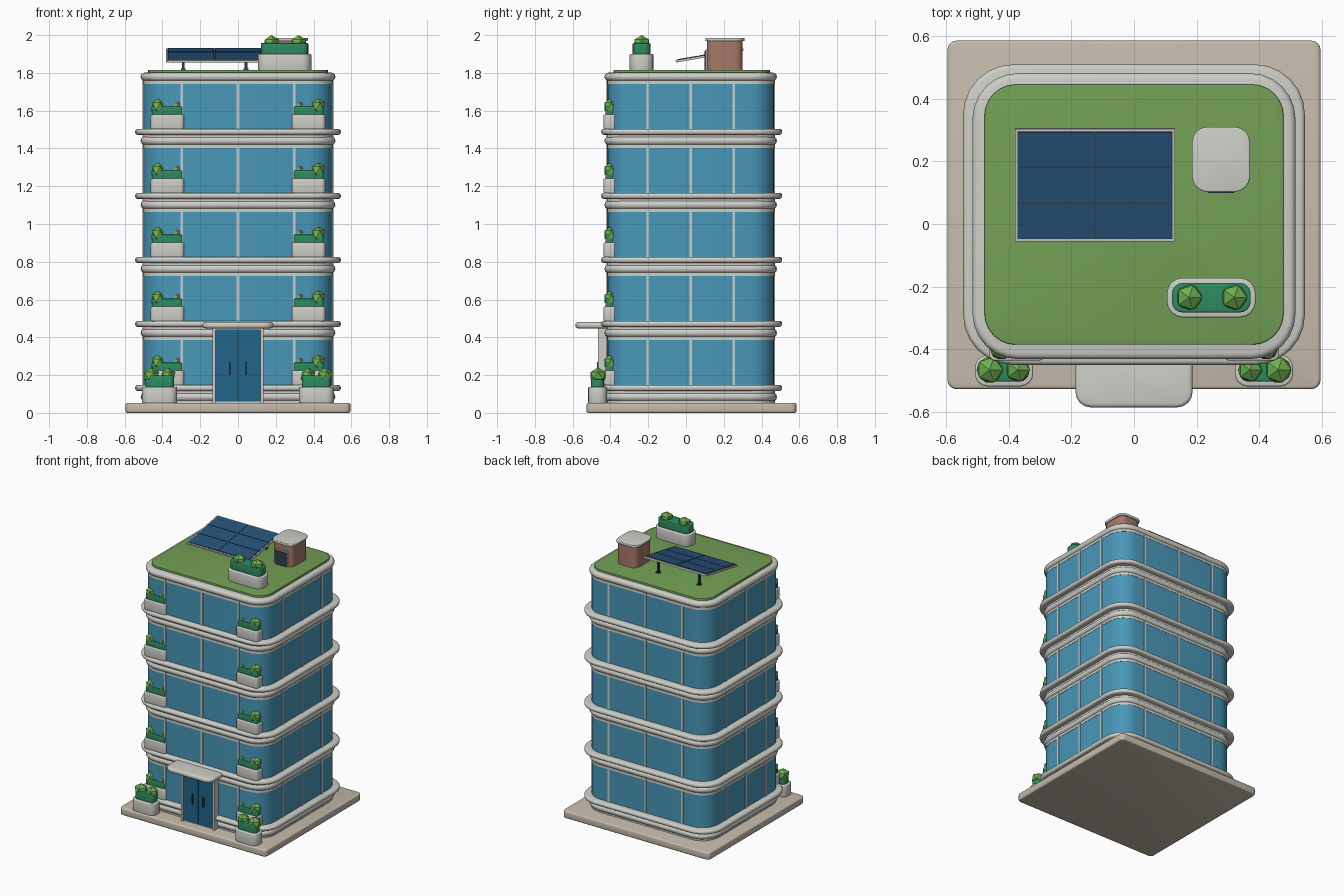
import bpy, bmesh
from math import sin, cos, pi, atan2

if "Cube" in bpy.data.objects:
    bpy.data.objects.remove(bpy.data.objects["Cube"])

def material(name, rgb):
    m = bpy.data.materials.new(name)
    m.diffuse_color = (*rgb, 1)
    m.use_nodes = True
    m.node_tree.nodes["Principled BSDF"].inputs["Base Color"].default_value = m.diffuse_color
    return m

GLASS = material("glass_blue", (0.065, 0.31, 0.48))
CONC = material("concrete", (0.62, 0.62, 0.58))
PAVE = material("paving", (0.56, 0.50, 0.41))
GRASS = material("grass", (0.17, 0.35, 0.09))
HEDGE = material("hedge_green", (0.026, 0.26, 0.115))
LEAF = material("leaf_green", (0.15, 0.43, 0.08))
BRICK = material("brick", (0.38, 0.19, 0.14))
CELL = material("solar_cell", (0.02, 0.085, 0.19))
DOOR = material("door_blue", (0.014, 0.13, 0.25))
DARK = material("dark_metal", (0.03, 0.05, 0.07))

def finish(name, bm, mat):
    bmesh.ops.recalc_face_normals(bm, faces=bm.faces)
    me = bpy.data.meshes.new(name)
    bm.to_mesh(me)
    bm.free()
    me.materials.append(mat)
    ob = bpy.data.objects.new(name, me)
    bpy.context.collection.objects.link(ob)
    bpy.ops.object.select_all(action='DESELECT')
    ob.select_set(True)
    bpy.context.view_layer.objects.active = ob
    bpy.ops.object.shade_smooth_by_angle(angle=0.6)
    return ob

def slab(name, mat, x, y, z, r, edge=0.0, seg=4):
    """Rounded rectangle prism between x, y, z ranges; edge rounds top and bottom rims."""
    hx, hy = (x[1] - x[0]) / 2, (y[1] - y[0]) / 2
    cx, cy = (x[1] + x[0]) / 2, (y[1] + y[0]) / 2
    steps = [(edge * (1 - sin(a)), edge * (1 - cos(a))) for a in (0, pi/6, pi/3, pi/2)]
    if edge:
        prof = [(i, z[0] + d) for i, d in steps] + [(i, z[1] - d) for i, d in reversed(steps)]
    else:
        prof = [(0, z[0]), (0, z[1])]
    bm = bmesh.new()
    rings = []
    for inset, h in prof:
        ring = []
        for q, (sx, sy) in enumerate(((1, 1), (-1, 1), (-1, -1), (1, -1))):
            for k in range(seg + 1):
                a = (q + k / seg) * pi / 2
                ring.append(bm.verts.new((cx + sx * (hx - r) + (r - inset) * cos(a),
                                          cy + sy * (hy - r) + (r - inset) * sin(a), h)))
        rings.append(ring)
    n = len(rings[0])
    for a, b in zip(rings, rings[1:]):
        for i in range(n):
            bm.faces.new((a[i], a[(i + 1) % n], b[(i + 1) % n], b[i]))
    bm.faces.new(rings[0])
    bm.faces.new(rings[-1])
    return finish(name, bm, mat)

def box(name, mat, x, y, z):
    bm = bmesh.new()
    bmesh.ops.create_cube(bm, size=1)
    for v in bm.verts:
        v.co = [r[0] + (c + 0.5) * (r[1] - r[0]) for c, r in zip(v.co, (x, y, z))]
    return finish(name, bm, mat)

def bush(name, x, y, z, r, h):
    bm = bmesh.new()
    bmesh.ops.create_icosphere(bm, subdivisions=1, radius=1)
    for v in bm.verts:
        v.co = (x + v.co.x * r, y + v.co.y * r, z + v.co.z * h)
    ob = finish(name, bm, LEAF)
    ob.data.shade_smooth()

def around(c, h):
    return (c - h, c + h)

# Paved base
slab("paved_base", PAVE, (-0.595, 0.595), (-0.527, 0.585), (0, 0.053), 0.03, 0.01)

# Glass tower and its floor bands
CY, P = 0.025, 0.339
slab("glass_tower", GLASS, (-0.5, 0.5), around(CY, 0.442), (0.05, 1.77), 0.13, seg=6)
for k in range(6):
    o = k * P
    slab(f"floor_band_{k}", CONC, (-0.515, 0.515), around(CY, 0.456),
         (0.063 + o, 0.106 + o), 0.145, 0.019, 6)
    slab(f"ceiling_strip_{k}", CONC, (-0.502, 0.502), around(CY, 0.444),
         (0.046 + o, 0.066 + o), 0.132, seg=6)
    if k < 5:
        slab(f"balcony_ledge_{k}", CONC, (-0.545, 0.545), around(0.03, 0.479),
             (0.116 + o, 0.148 + o), 0.16, 0.014, 6)
        slab(f"floor_core_{k}", CONC, (-0.505, 0.505), around(CY, 0.447),
             (0.1 + o, 0.12 + o), 0.135, seg=6)

# Mullions on all four sides
for i in (-1, 0, 1):
    for s, side in ((-1, "a"), (1, "b")):
        box(f"mullion_x_{side}_{i}", CONC, around(0.298 * i, 0.007),
            around(CY + s * 0.441, 0.006), (0.05, 1.76))
        box(f"mullion_y_{side}_{i}", CONC, around(s * 0.499, 0.006),
            around(CY + 0.227 * i, 0.007), (0.05, 1.76))

# Planters with a hedge block and two bushes
def planter(name, x, y, z, r, hedge_h, bushes, inset=0.016):
    slab(name + "_pot", CONC, x, y, z, r, 0.006)
    slab(name + "_hedge", HEDGE, (x[0] + inset, x[1] - inset), (y[0] + inset, y[1] - inset),
         (z[1] - 0.01, z[1] + hedge_h), max(r - inset, 0.01), 0.005)
    for i, (bx, by, br, bh) in enumerate(bushes):
        bush(f"{name}_bush_{i}", bx, by, z[1] + hedge_h, br, bh)

for s, side in ((-1, "left"), (1, "right")):
    def xr(a, b):
        return tuple(sorted((s * a, s * b)))
    for k in range(5):
        z = 0.146 + k * P
        planter(f"balcony_planter_{side}_{k}", xr(0.285, 0.462), (-0.436, -0.346),
                (z, z + 0.078), 0.02, 0.042,
                [(s * 0.423, -0.396, 0.041, 0.046), (s * 0.325, -0.39, 0.038, 0.044)], 0.01)
    planter(f"ground_planter_{side}", xr(0.322, 0.507), (-0.518, -0.418), (0.05, 0.138), 0.04, 0.06,
            [(s * 0.46, -0.465, 0.047, 0.042), (s * 0.37, -0.465, 0.043, 0.042)])

# Entrance: frame, double doors, handles, canopy
box("door_backing", CONC, (-0.134, 0.134), (-0.45, -0.38), (0.05, 0.452))
for s, side in ((-1, "left"), (1, "right")):
    box(f"door_jamb_{side}", CONC, around(s * 0.127, 0.007), (-0.466, -0.40), (0.05, 0.452))
    box(f"door_leaf_{side}", DOOR, around(s * 0.061, 0.059), (-0.457, -0.44), (0.06, 0.44))
    box(f"door_handle_{side}", DARK, around(s * 0.043, 0.004), (-0.47, -0.456), (0.2, 0.27))
box("door_gap", DARK, around(0, 0.002), (-0.456, -0.44), (0.06, 0.44))
box("door_head", CONC, (-0.134, 0.134), (-0.466, -0.40), (0.438, 0.455))
slab("entrance_canopy", CONC, (-0.187, 0.187), (-0.585, -0.39), (0.448, 0.48), 0.05, 0.012)

# Roof garden
slab("roof_lawn", GRASS, (-0.477, 0.477), around(0.03, 0.415), (1.79, 1.816), 0.1, 0.004, 6)
planter("roof_planter", (0.105, 0.388), (-0.298, -0.172), (1.81, 1.9), 0.05, 0.057,
        [(0.176, -0.234, 0.046, 0.043), (0.32, -0.234, 0.046, 0.043)])

# Stair hut
slab("stair_hut", BRICK, (0.195, 0.36), (0.11, 0.3), (1.81, 1.975), 0.04)
slab("stair_hut_cap", CONC, (0.185, 0.37), (0.102, 0.31), (1.968, 1.986), 0.05, 0.005)
box("hut_door_frame", CONC, (0.228, 0.327), (0.103, 0.12), (1.815, 1.925))
box("hut_door", DARK, (0.236, 0.319), (0.099, 0.12), (1.815, 1.917))

# Tilted solar array, built flat about its centre and then rotated
TILT = atan2(0.063, 0.358)
CX, CYP, CZ = -0.125, 0.125, 1.893
def tilted(ob):
    ob.location = (CX, CYP, CZ)
    ob.rotation_euler = (TILT, 0, 0)
tilted(box("solar_frame", CONC, (-0.255, 0.255), (-0.182, 0.182), (-0.007, 0.005)))
tilted(box("solar_grid", DARK, (-0.247, 0.247), (-0.174, 0.174), (-0.002, 0.0065)))
for i in range(2):
    for j in range(3):
        tilted(box(f"solar_cell_{i}_{j}", CELL, around(-0.1235 + 0.247 * i, 0.121),
                   around(0.116 * (j - 1), 0.0555), (0, 0.009)))
for i, px in enumerate((-0.29, 0.042)):
    box(f"solar_post_{i}", DARK, around(px, 0.007), around(0.26, 0.007), (1.81, 1.915))
    box(f"solar_post_foot_{i}", DARK, around(px, 0.013), around(0.26, 0.013), (1.81, 1.822))
